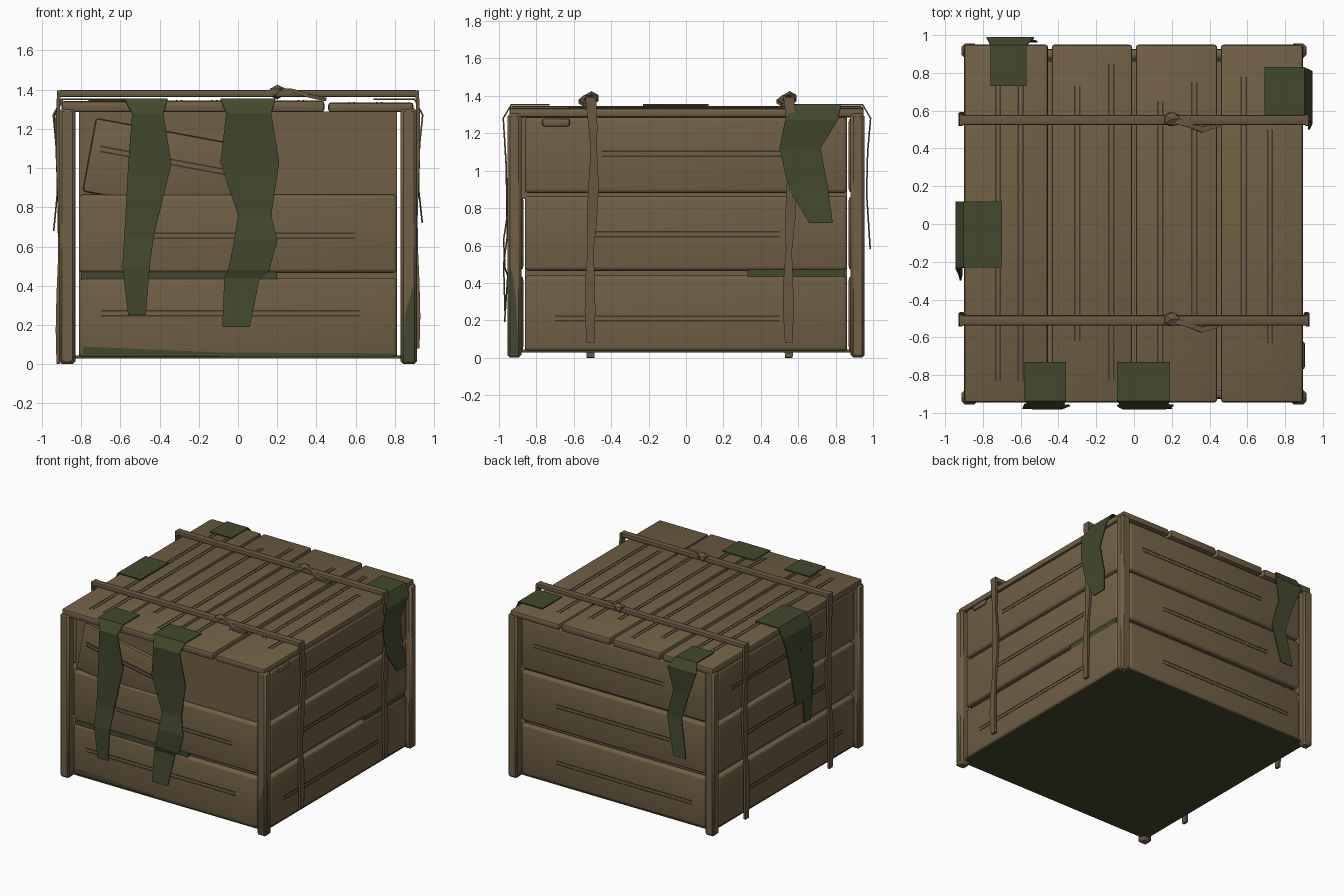
import bpy, bmesh, math
from mathutils import Vector, Matrix

old = bpy.data.objects.get("Cube")
if old:
    bpy.data.objects.remove(old)


def material(name, rgb):
    m = bpy.data.materials.new(name)
    m.use_nodes = True
    m.diffuse_color = (*rgb, 1)
    m.node_tree.nodes["Principled BSDF"].inputs["Base Color"].default_value = (*rgb, 1)
    return m


WOOD = material("brown wood", (0.165, 0.115, 0.058))
GROOVE = material("dark groove", (0.05, 0.036, 0.02))
ROPE = material("rope brown", (0.14, 0.097, 0.052))
MOSS = material("moss green", (0.055, 0.066, 0.026))


def finish(name, bm, mat, smooth=False):
    bmesh.ops.recalc_face_normals(bm, faces=bm.faces)
    me = bpy.data.meshes.new(name)
    bm.to_mesh(me)
    bm.free()
    me.materials.append(mat)
    ob = bpy.data.objects.new(name, me)
    bpy.context.collection.objects.link(ob)
    if smooth:
        bpy.ops.object.select_all(action='DESELECT')
        bpy.context.view_layer.objects.active = ob
        ob.select_set(True)
        bpy.ops.object.shade_smooth_by_angle(angle=math.radians(40))
    return ob


def box(name, x, y, z, mat=WOOD, bevel=0.0, segments=2, turn=None):
    """Box spanning three (low, high) ranges, with optional rounded edges."""
    spans = (x, y, z)
    centre = Vector([(a + b) / 2 for a, b in spans])
    size = Vector([b - a for a, b in spans])
    bm = bmesh.new()
    bmesh.ops.create_cube(bm, size=1)
    bmesh.ops.scale(bm, vec=size, verts=bm.verts)
    if bevel:
        bmesh.ops.bevel(bm, geom=bm.edges[:], offset=bevel, segments=segments,
                        profile=0.5, affect='EDGES')
    if turn:
        bmesh.ops.rotate(bm, matrix=turn, verts=bm.verts)
    bmesh.ops.translate(bm, vec=centre, verts=bm.verts)
    return finish(name, bm, mat, bevel > 0)


# Wall coordinates: u along the wall, out from the centre, z up
PLACE = {
    "front": lambda u, out, z: Vector((u, -out, z)),
    "back": lambda u, out, z: Vector((u, out, z)),
    "left": lambda u, out, z: Vector((out, u, z)),
    "right": lambda u, out, z: Vector((-out, u, z)),
}


def wall_box(name, side, u, out, z, **options):
    a, b = PLACE[side](u[0], out[0], z[0]), PLACE[side](u[1], out[1], z[1])
    return box(name, *[sorted((a[i], b[i])) for i in range(3)], **options)


def plate(name, side, out, outline, mat):
    bm = bmesh.new()
    bm.faces.new([bm.verts.new(PLACE[side](u, out, z)) for u, z in outline])
    bmesh.ops.solidify(bm, geom=bm.faces[:], thickness=0.004)
    return finish(name, bm, mat)


# Inner box and mossy floor
box("inner_box", (-0.81, 0.81), (-0.86, 0.86), (0.04, 1.29))
box("floor", (-0.88, 0.88), (-0.915, 0.915), (0.028, 0.045), MOSS)

# Corner posts
for sx, sy in ((-1, -1), (1, -1), (-1, 1), (1, 1)):
    box("corner_post", sorted((sx * 0.83, sx * 0.912)), sorted((sy * 0.88, sy * 0.955)),
        (0, 1.305), bevel=0.015, segments=1)

# Wall planks with paired grooves
ROWS = [((0.035, 0.44), 0.21, (-0.7, 0.5)),
        ((0.465, 0.865), 0.66, (-0.5, 0.5)),
        ((0.88, 1.285), 1.09, (-0.45, 0.7))]
for side in PLACE:
    lengthwise = side in ("left", "right")
    half, face = (0.862, 0.892) if lengthwise else (0.812, 0.925)
    for row, (z, groove_z, groove_u) in enumerate(ROWS):
        if side == "front" and row == 2:
            continue
        wall_box("wall_plank", side, (-half, half), (face - 0.055, face), z,
                 bevel=0.022, segments=3)
        if side == "front":
            groove_z, groove_u = ((0.26, (-0.7, 0.62)), (0.655, (-0.43, 0.6)))[row]
        for dz in (-0.013, 0.013):
            wall_box("wall_groove", side, groove_u, (face - 0.002, face + 0.002),
                     (groove_z + dz - 0.004, groove_z + dz + 0.004), mat=GROOVE)
    # Damp moss showing in the lower gap
    gap = {"front": (-0.8, 0.2), "left": (0.33, 0.85)}.get(side)
    if gap:
        wall_box("gap_moss", side, gap, (face - 0.04, face - 0.008), (0.43, 0.475), mat=MOSS)

# Loose front plank, hanging askew over a recessed panel
box("front_panel", (-0.812, 0.812), (-0.885, -0.85), (0.85, 1.29))
tilt = Matrix.Rotation(math.radians(10.5), 3, 'Y')
box("loose_plank", (-0.765, -0.015), (-0.913, -0.875), (0.81, 1.19), bevel=0.015, turn=tilt)
for dz in (-0.013, 0.013):
    z = 1.035 + dz
    box("loose_groove", (-0.71, -0.01), (-0.916, -0.91), (z - 0.004, z + 0.004), GROOVE, turn=tilt)
plate("front_patch", "front", 0.887, [(0.71, 1.17), (0.81, 1.17), (0.81, 1.285), (0.71, 1.285)], WOOD)
box("side_splinter", (0.87, 0.905), (-0.77, -0.62), (1.235, 1.28), bevel=0.015)

# Lid planks
LID = [(-0.9, -0.455, 1.342), (-0.435, -0.01, 1.345), (0.01, 0.44, 1.345), (0.46, 0.895, 1.335)]
for x0, x1, top in LID:
    box("lid_plank", (x0, x1), (-0.945, 0.95), (1.285, top), bevel=0.015)
LID_GROOVES = [(-0.72, -0.83, 0.77), (-0.6, -0.83, 0.73), (-0.3, -0.62, 0.73),
               (-0.12, -0.83, 0.85), (0.14, -0.83, 0.65), (0.32, -0.55, 0.75),
               (0.58, -0.5, 0.78), (0.72, -0.63, 0.5)]
for x, y0, y1 in LID_GROOVES:
    top = next(t for a, b, t in LID if a < x < b)
    for dx in (-0.013, 0.013):
        box("lid_groove", (x + dx - 0.004, x + dx + 0.004), (y0, y1), (top - 0.002, top + 0.002), GROOVE)


def strand(name, points, width, depth, wide):
    """Flat ribbon swept along points; wide is the axis of its width."""
    bm = bmesh.new()
    rings = []
    for i, p in enumerate(points):
        along = Vector(points[min(i + 1, len(points) - 1)]) - Vector(points[max(i - 1, 0)])
        w = Vector(wide) * width / 2
        d = along.normalized().cross(Vector(wide)) * depth / 2
        rings.append([bm.verts.new(Vector(p) + v) for v in (w + d, w - d, -w - d, d - w)])
    for a, b in zip(rings, rings[1:]):
        for k in range(4):
            bm.faces.new((a[k], a[(k + 1) % 4], b[(k + 1) % 4], b[k]))
    bm.faces.new(rings[0])
    bm.faces.new(rings[-1])
    return finish(name, bm, ROPE)


# Ropes: strap over the lid, knot with a tail, twisted strands down both sides
for y in (-0.51, 0.55):
    box("lid_rope", (-0.915, 0.915), (y - 0.027, y + 0.027), (1.362, 1.398), ROPE, bevel=0.01)
    bm = bmesh.new()
    bmesh.ops.create_icosphere(bm, subdivisions=1, radius=0.05,
                               matrix=Matrix.Translation((0.2, y + 0.005, 1.388)) @ Matrix.Diagonal((1, 0.85, 0.75, 1)))
    finish("rope_knot", bm, ROPE)
    strand("knot_tail", [(0.2, y, 1.4), (0.28, y - 0.02, 1.395), (0.36, y - 0.05, 1.37), (0.45, y - 0.02, 1.35)],
           0.03, 0.02, (0, 1, 0))
    for side, end in ((1, 0.08), (-1, 0.0)):
        for twist in (-1, 1):
            path = []
            for i in range(9):
                t = i / 8
                path.append((side * (0.914 + 0.007 * math.sin(t * 9)),
                             y + 0.025 * math.sin(t * 5) * (1 - t) + twist * 0.013 * math.cos(t * 7.5),
                             1.395 + (end - 1.395) * t))
            strand("side_rope", path, 0.032, 0.018, (0, 1, 0))


def moss_strip(side, flap, inner, rim, rows):
    """Flap lying on the lid, folding over the rim and hanging down the wall."""
    a, b = flap
    rings = [(a, b, inner, 1.352), (a, b, rim - 0.03, 1.352)]
    for i, (l, r, z) in enumerate(rows):
        rings.append((l, r, rim + 0.012 * math.cos(i * 1.9), z))
    bm = bmesh.new()
    pairs = [[bm.verts.new(PLACE[side](u, out, z)) for u in (l, r)] for l, r, out, z in rings]
    for p, q in zip(pairs, pairs[1:]):
        bm.faces.new((p[0], p[1], q[1], q[0]))
    ob = finish("moss_strip", bm, MOSS)
    mod = ob.modifiers.new("thickness", 'SOLIDIFY')
    mod.thickness = 0.008
    mod.offset = 0


moss_strip("front", (-0.58, -0.36), 0.73, 0.965,
           [(-0.54, -0.38, 1.28), (-0.56, -0.34, 1.02), (-0.58, -0.43, 0.65), (-0.59, -0.45, 0.5), (-0.56, -0.47, 0.25)])
moss_strip("front", (-0.09, 0.19), 0.73, 0.965,
           [(-0.06, 0.17, 1.28), (-0.09, 0.21, 1.03), (0.0, 0.17, 0.76), (-0.02, 0.2, 0.63),
            (-0.05, 0.16, 0.48), (-0.07, 0.11, 0.44), (-0.08, 0.06, 0.19)])
moss_strip("left", (0.58, 0.83), 0.69, 0.93,
           [(0.53, 0.81, 1.27), (0.5, 0.72, 1.12), (0.55, 0.76, 0.9), (0.66, 0.785, 0.72)])
moss_strip("back", (-0.76, -0.57), 0.73, 0.975,
           [(-0.78, -0.53, 1.28), (-0.71, -0.57, 1.1), (-0.64, -0.51, 0.88), (-0.69, -0.58, 0.58)])
moss_strip("right", (-0.23, 0.12), 0.7, 0.93,
           [(-0.23, 0.12, 1.27), (-0.25, 0.04, 1.1), (-0.28, -0.02, 0.88), (-0.24, -0.04, 0.68)])
moss_strip("right", (-0.23, -0.1), 0.75, 0.922,
           [(-0.24, -0.1, 1.27), (-0.3, -0.15, 0.85), (-0.27, -0.19, 0.48)])

# Damp patches near the ground
plate("post_moss", "front", 0.957, [(0.845, 0.01), (0.9, 0.01), (0.9, 0.42), (0.85, 0.25)], MOSS)
plate("post_moss", "left", 0.914, [(-0.94, 0.02), (-0.895, 0.02), (-0.91, 0.32), (-0.93, 0.46), (-0.94, 0.47)], MOSS)
plate("plank_moss", "front", 0.927, [(-0.79, 0.05), (-0.1, 0.05), (-0.1, 0.06), (-0.79, 0.09)], MOSS)
plate("plank_moss", "front", 0.927, [(-0.1, 0.04), (0.79, 0.04), (0.79, 0.055), (-0.1, 0.06)], MOSS)
